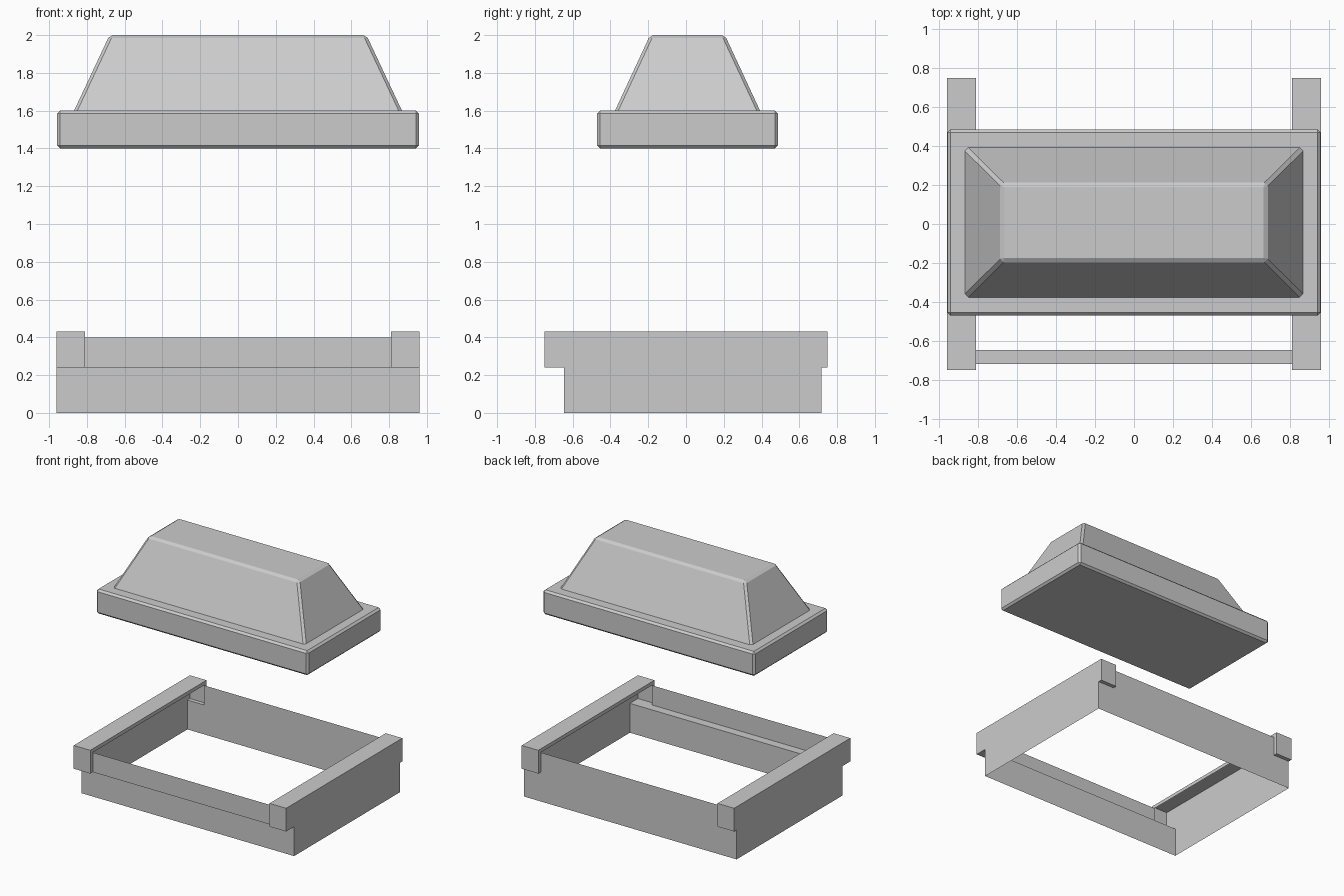
import bpy, bmesh
from mathutils import Vector

if "Cube" in bpy.data.objects:
    bpy.data.objects.remove(bpy.data.objects["Cube"])

X, XI = 0.96, 0.81                   # outer half width, inner edge of rails
YF, YW, YR = 0.647, 0.718, 0.75      # lower front wall, walls, rail ends
ZL, ZW, ZR = 0.24, 0.40, 0.43        # ledge, wall top, rail top


def finish(bm, name):
    mesh = bpy.data.meshes.new(name)
    bm.to_mesh(mesh)
    bm.free()
    obj = bpy.data.objects.new(name, mesh)
    bpy.context.collection.objects.link(obj)
    return obj


def sheet(bm, points, out):
    """Add one thin panel whose normal points towards 'out'."""
    face = bm.faces.new([bm.verts.new(p) for p in points])
    face.normal_update()
    if face.normal.dot(Vector(out)) < 0:
        face.normal_flip()


def panel_y(bm, y, x0, x1, z0, z1, out):
    sheet(bm, [(x0, y, z0), (x1, y, z0), (x1, y, z1), (x0, y, z1)], (0, out, 0))


def panel_x(bm, x, y0, y1, z0, z1, out):
    sheet(bm, [(x, y0, z0), (x, y1, z0), (x, y1, z1), (x, y0, z1)], (out, 0, 0))


def panel_z(bm, z, x0, x1, y0, y1, out):
    sheet(bm, [(x0, y0, z), (x1, y0, z), (x1, y1, z), (x0, y1, z)], (0, 0, out))


# Thin-walled open frame, with a stepped front wall
bm = bmesh.new()
panel_y(bm, -YF, -X, X, 0, ZL, -1)
panel_z(bm, ZL, -XI, XI, -YW, -YF, -1)
panel_y(bm, -YW, -XI, XI, ZL, ZW, -1)
panel_y(bm, YW, -X, X, 0, ZL, 1)
panel_y(bm, YW, -XI, XI, ZL, ZW, 1)
for s in (-1, 1):
    panel_x(bm, s * X, -YF, YW, 0, ZL, s)
    panel_x(bm, s * X, -YR, YR, ZL, ZR, s)
bmesh.ops.remove_doubles(bm, verts=bm.verts, dist=1e-5)
finish(bm, "frame_walls")

# Hollow side rails, overhanging the front and back walls
for s, name in ((-1, "left_rail"), (1, "right_rail")):
    bm = bmesh.new()
    panel_z(bm, ZR, s * XI, s * X, -YR, YR, 1)
    panel_x(bm, s * XI, -YR, YR, ZW, ZR, -s)
    for e, wall in ((-1, YF), (1, YW)):
        panel_y(bm, e * YR, s * XI, s * X, ZL, ZR, e)
        panel_z(bm, ZL, s * XI, s * X, e * wall, e * YR, -1)
        panel_x(bm, s * XI, e * YW, e * YR, ZL, ZW, -s)
    bmesh.ops.remove_doubles(bm, verts=bm.verts, dist=1e-5)
    finish(bm, name)

# Floating lid: flat slab with a tapered top, lofted through four rings
bm = bmesh.new()
rings = []
for hx, hy, z in ((0.958, 0.478, 1.40), (0.958, 0.478, 1.60),
                  (0.868, 0.384, 1.60), (0.680, 0.198, 2.00)):
    rings.append([bm.verts.new((sx * hx, 0.008 + sy * hy, z))
                  for sx, sy in ((-1, -1), (1, -1), (1, 1), (-1, 1))])
for low, high in zip(rings, rings[1:]):
    for i in range(4):
        j = (i + 1) % 4
        bm.faces.new((low[i], low[j], high[j], high[i]))
bm.faces.new(rings[0][::-1])
bm.faces.new(rings[3])

# Chamfer every outer edge except the seam between slab and taper
seam = set(rings[2])
flat = set(rings[1]) | seam
edges = [e for e in bm.edges
         if not (set(e.verts) <= flat and seam & set(e.verts))]
bmesh.ops.bevel(bm, geom=edges, offset=0.016, segments=1,
                affect='EDGES', clamp_overlap=True)
finish(bm, "lid")
